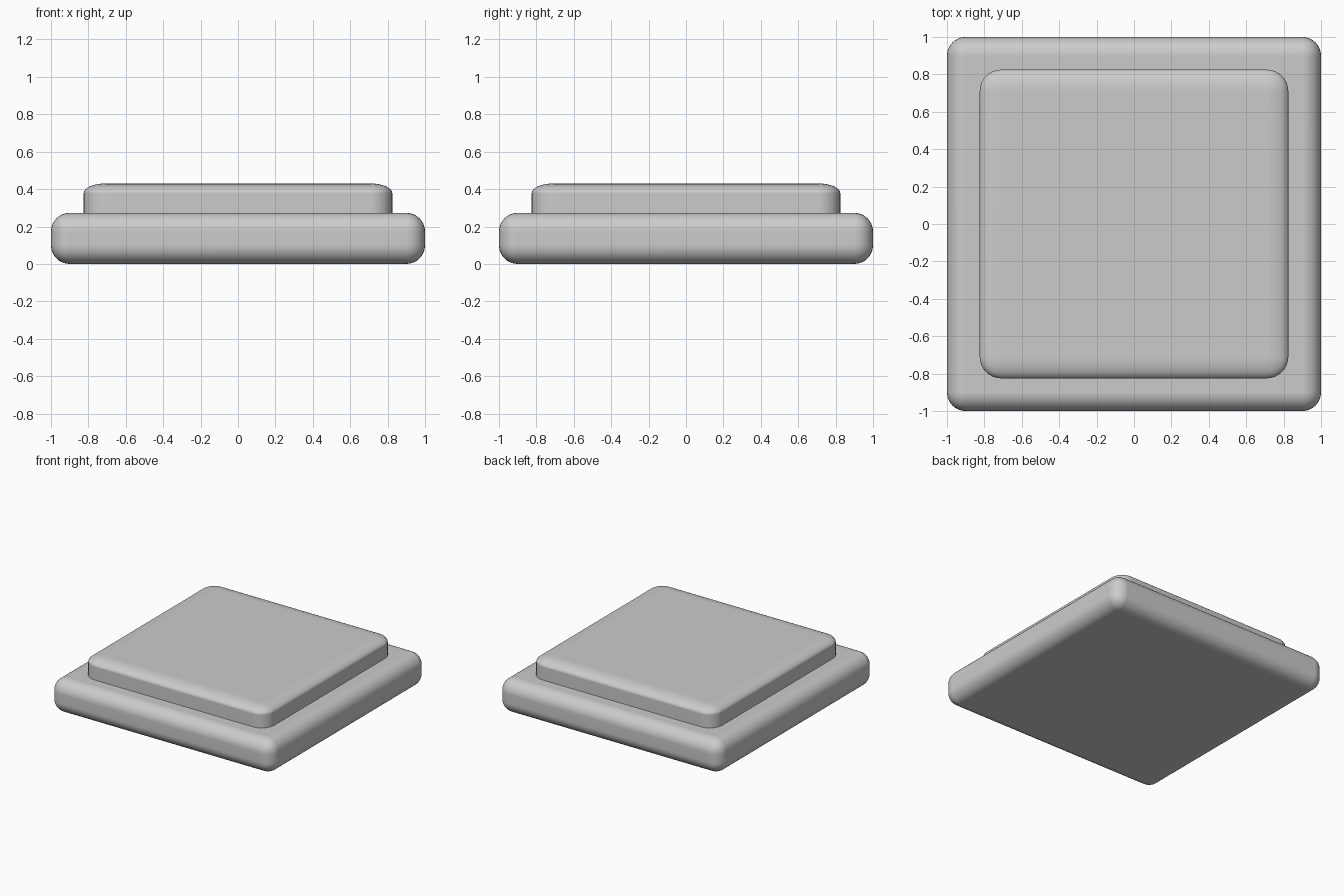
import bpy, bmesh

if "Cube" in bpy.data.objects:
    bpy.data.objects.remove(bpy.data.objects["Cube"])


def rounded_slab(name, half, z0, z1, radius, z_squash=1.0):
    """Box with rounded edges; z_squash flattens the rounding vertically."""
    height = (z1 - z0) / z_squash
    bm = bmesh.new()
    bmesh.ops.create_cube(bm, size=1)
    bmesh.ops.scale(bm, vec=(2 * half, 2 * half, height), verts=bm.verts)
    bmesh.ops.bevel(bm, geom=bm.edges[:], offset=radius, segments=8,
                    profile=0.5, affect='EDGES', clamp_overlap=True)
    bmesh.ops.scale(bm, vec=(1, 1, z_squash), verts=bm.verts)
    bmesh.ops.translate(bm, vec=(0, 0, (z0 + z1) / 2), verts=bm.verts)
    for f in bm.faces:
        f.smooth = True
    mesh = bpy.data.meshes.new(name)
    bm.to_mesh(mesh)
    bm.free()
    obj = bpy.data.objects.new(name, mesh)
    bpy.context.collection.objects.link(obj)
    # keep the large flat faces shaded flat
    mod = obj.modifiers.new("flat_shading", 'WEIGHTED_NORMAL')
    mod.keep_sharp = True
    return obj


# Wide lower slab
rounded_slab("base_slab", 1.0, 0.0, 0.273, 0.1)

# Smaller upper slab, with a flattened rounding, sunk into the base
rounded_slab("upper_slab", 0.825, 0.15, 0.43, 0.115, z_squash=0.45)
